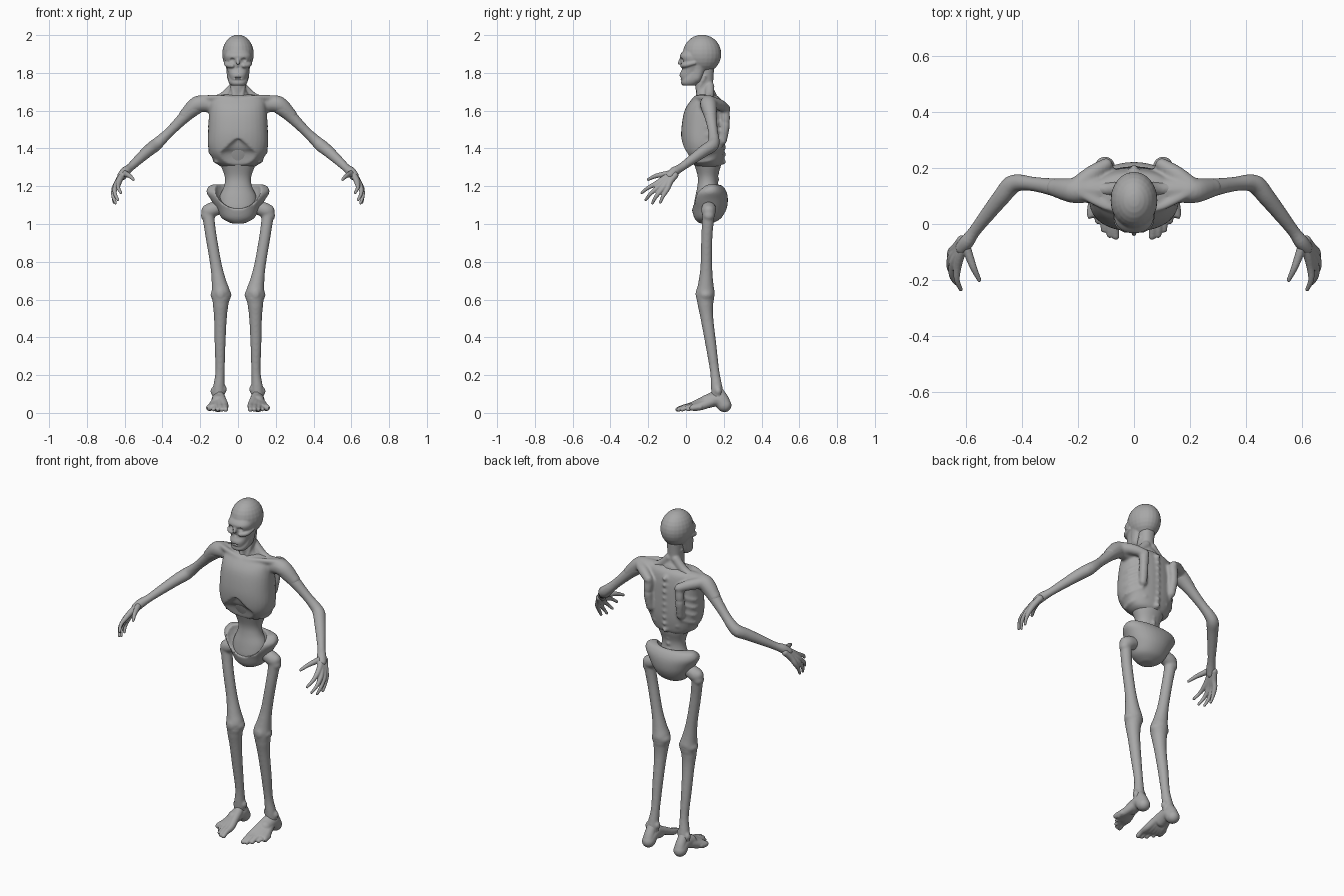
import bpy, bmesh, math
from mathutils import Vector, Matrix

bone = bpy.data.materials.new("bone_grey")
bone.diffuse_color = (0.39, 0.39, 0.39, 1)


def resample(rows, n=5):
    """Smooth interpolation through rows of numbers."""
    out = []
    for i in range(len(rows) - 1):
        p = [Vector(rows[min(max(k, 0), len(rows) - 1)]) for k in (i - 1, i, i + 1, i + 2)]
        for s in range(n):
            t = s / n
            out.append(0.5 * (2 * p[1] + (p[2] - p[0]) * t
                       + (2 * p[0] - 5 * p[1] + 4 * p[2] - p[3]) * t * t
                       + (3 * p[1] - p[0] - 3 * p[2] + p[3]) * t ** 3))
    return out + [Vector(rows[-1])]


def skin(bm, rings):
    """Close a list of point rings into a solid."""
    rv = [[bm.verts.new(p) for p in r] for r in rings]
    n = len(rv[0])
    for a, b in zip(rv, rv[1:]):
        for i in range(n):
            bm.faces.new((a[i], a[(i + 1) % n], b[(i + 1) % n], b[i]))
    bm.faces.new(rv[0][::-1])
    bm.faces.new(rv[-1])


def loft(bm, rows, power=2.3, n=32):
    """Upright body from rows of (z, half width, front y, back y)."""
    rings = []
    for z, rx, yf, yb in resample(rows):
        ring = []
        for i in range(n):
            c, s = math.cos(math.tau * i / n), math.sin(math.tau * i / n)
            ring.append(Vector((rx * math.copysign(abs(c) ** (2 / power), c),
                                (yf + yb) / 2 + (yb - yf) / 2 * math.copysign(abs(s) ** (2 / power), s), z)))
        rings.append(ring)
    skin(bm, rings)


def tube(bm, rows, sides=(1,), n=16):
    """Limb along rows of (x, y, z, radius), with rounded ends."""
    pts = resample(rows)
    for sx in sides:
        rings = []
        for i, p in enumerate(pts):
            a, b = pts[max(i - 1, 0)], pts[min(i + 1, len(pts) - 1)]
            q = (Vector(b[:3]) - Vector(a[:3])).to_track_quat('Z', 'Y')
            rings.append([Vector(p[:3]) + q @ Vector((p[3] * math.cos(math.tau * k / n),
                          p[3] * math.sin(math.tau * k / n), 0)) for k in range(n)])
        for r in rings:
            for v in r:
                v.x *= sx
        skin(bm, rings)
        for e in (rows[0], rows[-1]):
            ball(bm, (sx * e[0], e[1], e[2]), (e[3],) * 3)


def ball(bm, c, r, rot=(0, 0, 0), sides=(1,)):
    for sx in sides:
        m = Matrix.Translation((sx * c[0], c[1], c[2]))
        for ang, ax in zip(rot, 'XYZ'):
            m = m @ Matrix.Rotation(ang if ax == 'X' else sx * ang, 4, ax)
        bmesh.ops.create_uvsphere(bm, u_segments=24, v_segments=14, radius=1,
                                  matrix=m @ Matrix.Diagonal((*r, 1)))


def to_object(name, bm):
    bmesh.ops.recalc_face_normals(bm, faces=bm.faces)
    me = bpy.data.meshes.new(name)
    bm.to_mesh(me)
    bm.free()
    me.materials.append(bone)
    ob = bpy.data.objects.new(name, me)
    bpy.context.collection.objects.link(ob)
    return ob


def remesh(ob, voxel):
    m = ob.modifiers.new("blend", 'REMESH')
    m.mode, m.voxel_size, m.use_smooth_shade = 'VOXEL', voxel, True


def fuse(name, bm, voxel=0.006, smooth=6, cutter=None, mirror=False):
    """Blend the overlapping pieces of one part into a smooth surface."""
    ob = to_object(name, bm)
    remesh(ob, voxel)
    if cutter:
        cut = to_object(name + "_cutter", cutter)
        cut.hide_render = True
        cut.display_type = 'WIRE'
        b = ob.modifiers.new("hollow", 'BOOLEAN')
        b.operation, b.object = 'DIFFERENCE', cut
        remesh(ob, voxel)
    s = ob.modifiers.new("soften", 'SMOOTH')
    s.factor, s.iterations = 0.5, smooth
    if mirror:
        m = ob.modifiers.new("other_side", 'MIRROR')
        m.use_mirror_merge = False
    return ob


LR = (1, -1)

# Head: cranium, face, cheekbones, jaw, with sockets, nose and mouth cut in
bm, cut = bmesh.new(), bmesh.new()
ball(bm, (0, 0.085, 1.9), (0.084, 0.102, 0.102))
loft(bm, [(1.92, .058, -.012, .1), (1.89, .071, -.033, .1), (1.855, .068, -.025, .11),
          (1.82, .058, -.022, .1), (1.79, .05, -.034, .09), (1.765, .045, -.03, .08)])
loft(bm, [(1.8, .056, .0, .09), (1.765, .054, -.022, .085), (1.745, .047, -.026, .07), (1.733, .036, -.018, .05)])
loft(bm, [(1.86, .072, .03, .12), (1.82, .062, .02, .11), (1.77, .057, .02, .09), (1.75, .045, .02, .08)])
tube(bm, [(.03, -.02, 1.838, .012), (.056, .0, 1.842, .013), (.066, .045, 1.853, .01)], LR)
tube(bm, [(0, -.024, 1.878, .008), (0, -.035, 1.852, .009)])
ball(cut, (.035, -.036, 1.866), (.021, .024, .015), (0, .2, 0), LR)
ball(cut, (0, -.036, 1.826), (.012, .02, .014))
ball(cut, (0, -.033, 1.773), (.034, .026, .005))
fuse("head", bm, 0.0035, 5, cut)

# Neck with throat cords and trapezius slopes
bm = bmesh.new()
loft(bm, [(1.83, .045, .05, .15), (1.77, .042, .045, .145), (1.72, .04, .05, .145),
          (1.69, .055, .055, .16), (1.65, .09, .06, .17)])
tube(bm, [(.04, .1, 1.78, .01), (.028, .07, 1.72, .011), (.015, .06, 1.66, .012)], LR)
tube(bm, [(.02, .125, 1.73, .025), (.08, .125, 1.672, .025), (.16, .125, 1.645, .022)], LR)
fuse("neck", bm, 0.005, 8)

# Torso: rib cage, collar bones, shoulders, shoulder blades, hollow under the rib arch
bm, cut = bmesh.new(), bmesh.new()
loft(bm, [(1.685, .08, .06, .155), (1.66, .14, .03, .185), (1.6, .152, -.008, .2), (1.5, .158, -.025, .205),
          (1.42, .16, -.022, .205), (1.365, .145, -.008, .2), (1.32, .115, .03, .19), (1.3, .08, .07, .17)])
tube(bm, [(.02, .045, 1.66, .014), (.1, .062, 1.67, .014), (.19, .11, 1.665, .018)], LR)
tube(bm, [(.1, .12, 1.63, .05), (.17, .12, 1.636, .045), (.22, .12, 1.63, .045), (.28, .13, 1.575, .034)], LR)
tube(bm, [(.1, .205, 1.6, .026), (.105, .208, 1.53, .026), (.1, .195, 1.44, .022)], LR)
tube(bm, [(.1, .212, 1.61, .024), (.15, .18, 1.63, .03), (.2, .14, 1.642, .032)], LR)
for k in range(5):                                    # ribs
    z = 1.34 + k * 0.045
    w = (.122, .145, .15, .15, .148)[k]
    tube(bm, [(w - .05, .185, z + .025, .01), (w, .13, z, .011), (w - .01, .06, z - .01, .011)], LR)
for k in range(9):                                    # spine knobs
    ball(bm, (0, .198, 1.33 + k * .038), (.014, .014, .016))
loft(cut, [(1.452, .006, -.1, -.005), (1.43, .045, -.1, .0), (1.4, .085, -.1, .01),
           (1.365, .122, -.1, .03), (1.25, .14, -.1, .05)])
fuse("torso", bm, 0.006, 8, cut)

# Sunken abdomen and lower spine
bm = bmesh.new()
loft(bm, [(1.46, .08, .012, .18), (1.42, .11, .008, .185), (1.37, .115, .022, .19), (1.31, .092, .045, .185),
          (1.25, .07, .062, .168), (1.2, .074, .06, .17), (1.14, .1, .048, .19), (1.08, .1, .04, .19),
          (1.04, .07, .05, .17)], 2.1)
for k in range(5):
    ball(bm, (0, .162, 1.2 + k * .035), (.013, .014, .016))
fuse("abdomen", bm, 0.006, 8)

# Pelvis: bowl with flared hip crests
bm, cut = bmesh.new(), bmesh.new()
loft(bm, [(1.003, .035, .07, .14), (1.03, .085, .045, .185), (1.08, .115, .03, .215), (1.13, .145, .02, .222),
          (1.17, .168, .036, .215), (1.2, .155, .075, .195), (1.21, .13, .1, .17)], 2.1)
ball(cut, (0, .055, 1.215), (.128, .12, .135))
fuse("pelvis", bm, 0.006, 7, cut)

# Legs: hip joint, thigh, knee, shin, ankle
bm = bmesh.new()
tube(bm, [(.09, .12, 1.09, .035), (.145, .12, 1.072, .04), (.165, .12, 1.045, .032)])
tube(bm, [(.16, .12, 1.07, .034), (.152, .115, 1.0, .031), (.14, .11, .92, .03), (.116, .108, .78, .031),
          (.1, .105, .69, .04), (.09, .103, .63, .05), (.092, .103, .575, .042), (.093, .111, .5, .034),
          (.095, .132, .36, .029), (.095, .152, .22, .025), (.102, .163, .13, .031), (.104, .17, .07, .033)])
ball(bm, (.09, .105, .625), (.056, .045, .04))
ball(bm, (.093, .068, .63), (.026, .018, .034))
ball(bm, (.073, .165, .125), (.014, .018, .022))
ball(bm, (.132, .17, .115), (.014, .018, .022))
fuse("leg", bm, 0.006, 8, mirror=True)

# Feet: heel, arched instep, five toes
bm = bmesh.new()
tube(bm, [(.104, .2, .042, .037), (.103, .17, .07, .037), (.105, .11, .06, .036)])
tube(bm, [(.104, .165, .12, .028), (.104, .195, .075, .03), (.104, .205, .04, .036)])
for k in range(5):
    x = .067 + k * .0215
    r = .0165 - k * .001
    tip = -.044 + .006 * k * k
    tube(bm, [(.095 + k * .005, .14, .085 - k * .006, .026), (.08 + k * .014, .08, .06 - k * .006, .022),
              (x + .002, .03, .038 - k * .003, r + .003), (x, tip + .03, .03, r * .85), (x - .002, tip, .018, r * .8)])
fuse("foot", bm, 0.0045, 5, mirror=True)

# Arms: upper arm, elbow, forearm, wrist
bm = bmesh.new()
tube(bm, [(.2, .12, 1.63, .038), (.235, .122, 1.612, .041), (.29, .132, 1.56, .032), (.36, .143, 1.49, .026),
          (.41, .148, 1.442, .03), (.44, .138, 1.415, .034), (.472, .1, 1.39, .032), (.52, .04, 1.347, .027),
          (.57, -.025, 1.3, .022), (.597, -.062, 1.277, .026), (.615, -.085, 1.255, .025)])
ball(bm, (.447, .153, 1.412), (.02, .018, .02))
fuse("arm", bm, 0.006, 5, mirror=True)

# Hands: palm bones, four fingers, thumb
bm = bmesh.new()
fingers = [((.632, -.155, 1.215), (.634, -.2, 1.192), (.62, -.234, 1.165)),
           ((.648, -.142, 1.2), (.652, -.185, 1.163), (.636, -.213, 1.128)),
           ((.655, -.122, 1.19), (.66, -.158, 1.146), (.648, -.178, 1.11)),
           ((.653, -.098, 1.188), (.66, -.12, 1.15), (.657, -.136, 1.115))]
for k, (base, mid, tip) in enumerate(fingers):
    tube(bm, [(.604 + k * .004, -.07 + k * .004, 1.27 - k * .004, .018),
              (.622 + k * .005, -.112 + k * .009, 1.243 - k * .007, .017),
              (*base, .0145), (*mid, .0105), (*tip, .0075)], n=12)
tube(bm, [(.603, -.075, 1.27, .017), (.588, -.12, 1.262, .015), (.573, -.16, 1.254, .012), (.554, -.2, 1.236, .008)], n=12)
fuse("hand", bm, 0.0035, 3, mirror=True)
